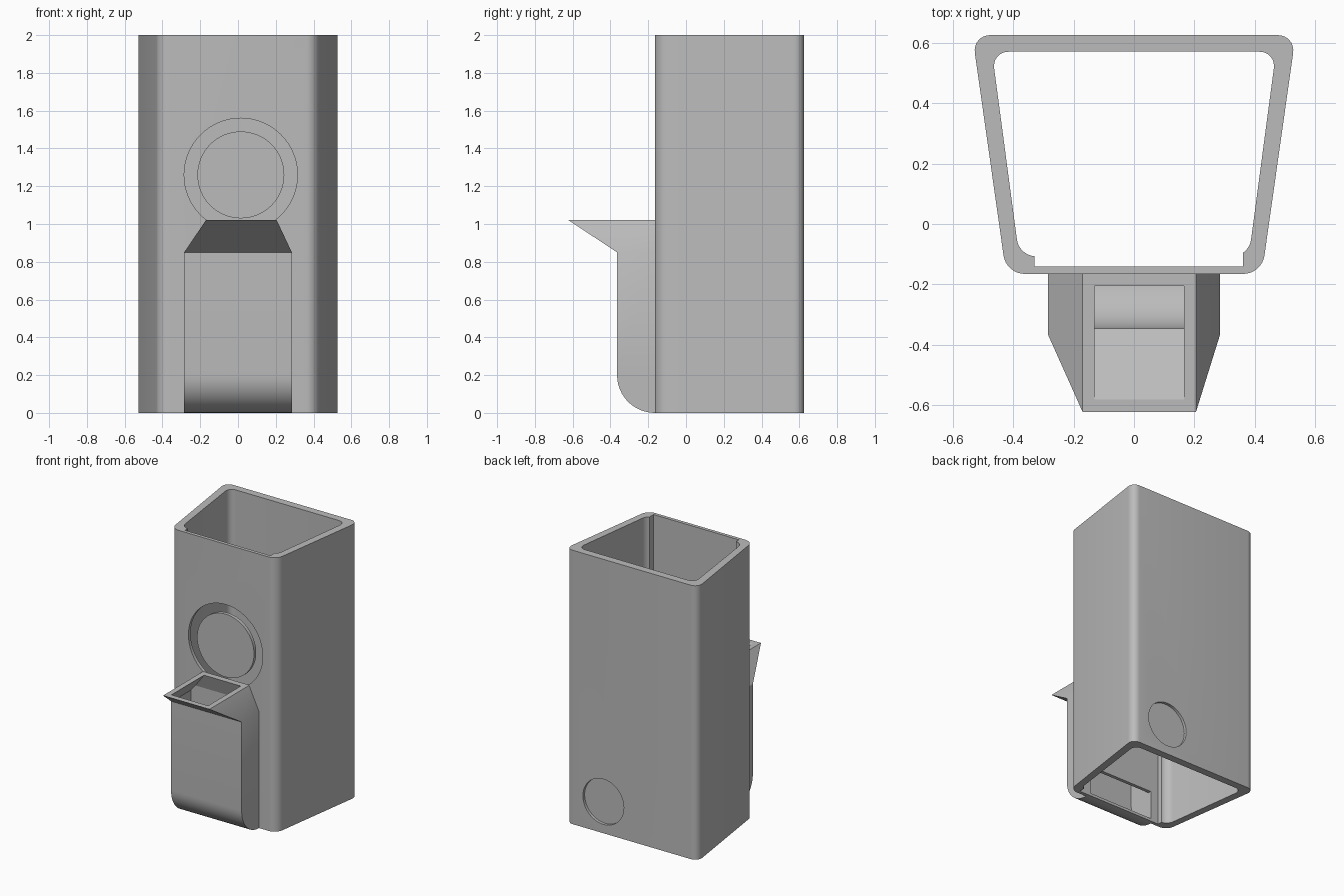
import bpy, bmesh, math

if "Cube" in bpy.data.objects:
    bpy.data.objects.remove(bpy.data.objects["Cube"], do_unlink=True)

grey = bpy.data.materials.new("plain grey")
grey.use_nodes = True
grey.diffuse_color = (0.5, 0.5, 0.5, 1)
grey.node_tree.nodes["Principled BSDF"].inputs["Base Color"].default_value = (0.5, 0.5, 0.5, 1)


def finish(name, bm):
    bmesh.ops.recalc_face_normals(bm, faces=bm.faces)
    mesh = bpy.data.meshes.new(name)
    bm.to_mesh(mesh)
    bm.free()
    mesh.materials.append(grey)
    obj = bpy.data.objects.new(name, mesh)
    bpy.context.collection.objects.link(obj)
    return obj


def loft(name, sections, radius=0):
    """Join stacked loops of points, optionally rounding the upright edges."""
    bm = bmesh.new()
    loops = [[bm.verts.new(p) for p in s] for s in sections]
    n = len(loops[0])
    for low, high in zip(loops, loops[1:]):
        for i in range(n):
            j = (i + 1) % n
            bm.faces.new((low[i], low[j], high[j], high[i]))
    bm.faces.new(loops[0])
    bm.faces.new(loops[-1])
    if radius:
        upright = [e for e in bm.edges if abs(e.verts[0].co.z - e.verts[1].co.z) > 0.1]
        bmesh.ops.bevel(bm, geom=upright, offset=radius, segments=8,
                        profile=0.5, affect='EDGES')
    return finish(name, bm)


def rect(x0, x1, y0, y1, z):
    return [(x0, y0, z), (x1, y0, z), (x1, y1, z), (x0, y1, z)]


def trapezoid(front, back, y0, y1, z):
    return [(-front, y0, z), (front, y0, z), (back, y1, z), (-back, y1, z)]


def disc(name, x, z, radius, y0, y1):
    circle = [(x + radius * math.cos(a), z + radius * math.sin(a))
              for a in (math.tau * i / 64 for i in range(64))]
    return loft(name, [[(u, y, v) for u, v in circle] for y in (y0, y1)])


def cut(target, cutter):
    cutter.hide_render = True
    mod = target.modifiers.new("cut", 'BOOLEAN')
    mod.operation = 'DIFFERENCE'
    mod.solver = 'EXACT'
    mod.object = cutter
    bpy.context.view_layer.objects.active = target
    bpy.ops.object.modifier_apply(modifier=mod.name)
    bpy.data.objects.remove(cutter, do_unlink=True)


# Tapered tube, open at both ends, with a thinner front panel
body = loft("body", [trapezoid(0.423, 0.535, -0.165, 0.625, z) for z in (0, 2)], 0.06)
cut(body, loft("bore", [trapezoid(0.38, 0.47, -0.107, 0.57, z) for z in (-0.1, 2.1)], 0.055))
cut(body, loft("front_pocket", [rect(-0.33, 0.36, -0.14, 0, z) for z in (-0.1, 2.1)]))

# Ring slot and its centre disc, outlet window, round recess in the back
cut(body, disc("round_slot", 0.015, 1.26, 0.3, -0.3, 0))
centre_disc = disc("centre_disc", 0.015, 1.26, 0.23, -0.165, -0.14)
cut(body, loft("outlet_window", [rect(-0.265, 0.265, -0.3, 0, z) for z in (0.02, 0.23)]))
cut(body, disc("back_recess", 0.23, 0.23, 0.165, 0.605, 0.7))


# Front chute: rounded foot, straight shaft and flared mouth
def chute(name, half, radius, back, shoulder, mouth):
    sections = []
    for i in range(13):
        a = math.pi / 2 * i / 12
        sections.append(rect(-half, half, -0.165 - radius * math.sin(a), back,
                             0.2 - radius * math.cos(a)))
    sections.append(rect(-half, half, -0.165 - radius, back, shoulder))
    sections.append(rect(*mouth))
    return loft(name, sections)


spout = chute("spout", 0.285, 0.2, -0.16, 0.85, (-0.17, 0.205, -0.622, -0.16, 1.02))
cut(spout, chute("spout_cavity", 0.265, 0.18, -0.15, 0.86, (-0.13, 0.165, -0.582, -0.205, 1.021)))

# Smooth the rounded corners, keep the edges crisp
for obj in (body, centre_disc, spout):
    bpy.ops.object.select_all(action='DESELECT')
    obj.select_set(True)
    bpy.context.view_layer.objects.active = obj
    bpy.ops.object.shade_smooth_by_angle(angle=math.radians(30))
